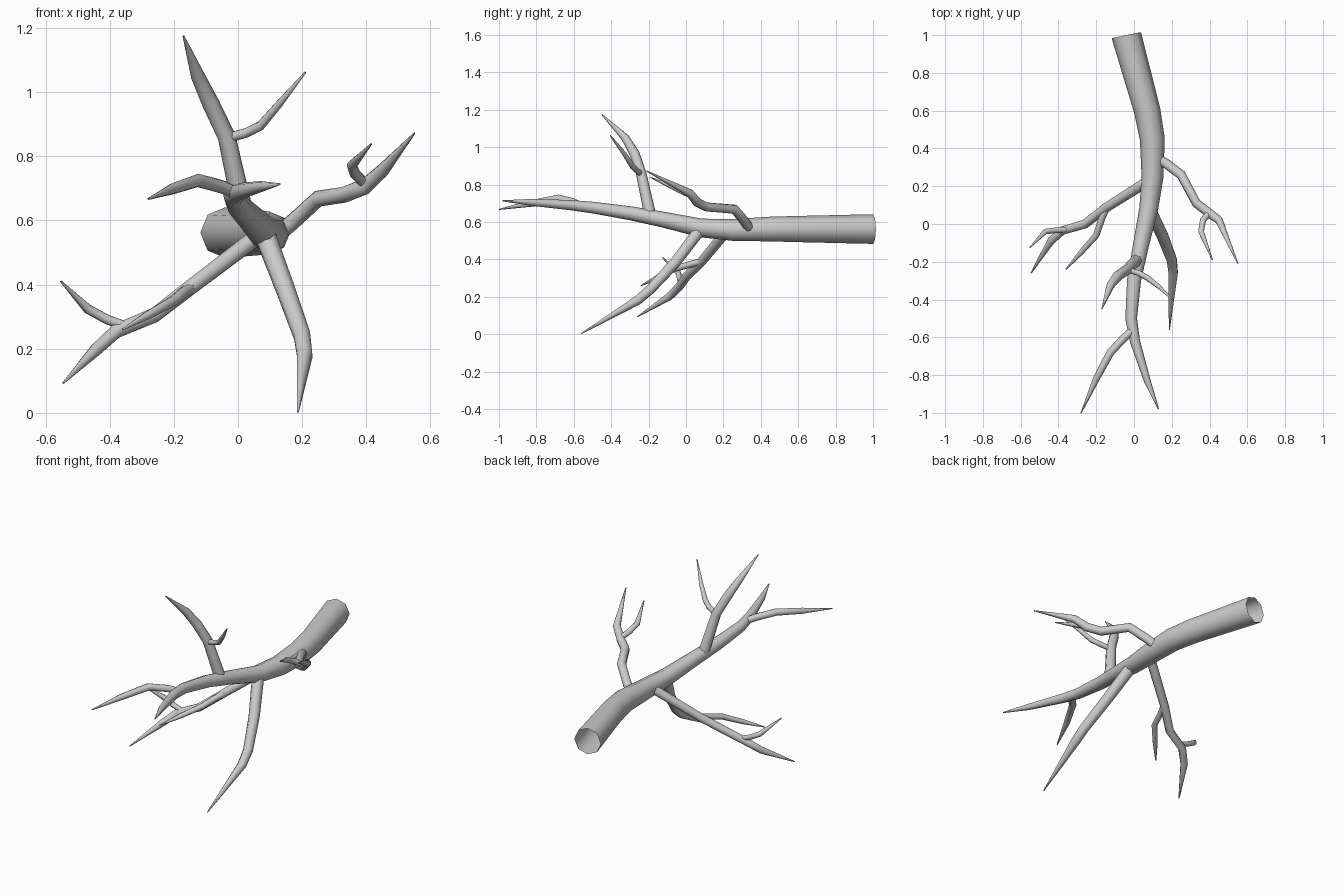
import bpy


def limb(name, points):
    """Eight-sided tapering tube through (x, y, z, radius) points."""
    cu = bpy.data.curves.new(name, 'CURVE')
    cu.dimensions = '3D'
    cu.bevel_depth = 1.0
    cu.bevel_resolution = 2
    cu.use_fill_caps = False
    sp = cu.splines.new('POLY')
    sp.points.add(len(points) - 1)
    for p, (x, y, z, r) in zip(sp.points, points):
        p.co = (x, y, z, 1)
        p.radius = r
    ob = bpy.data.objects.new(name, cu)
    bpy.context.collection.objects.link(ob)
    bpy.ops.object.select_all(action='DESELECT')
    ob.select_set(True)
    bpy.context.view_layer.objects.active = ob
    bpy.ops.object.convert(target='MESH')
    bpy.ops.object.shade_smooth_by_angle(angle=1.05)


# Main stem, open at the cut end, curving to a forked tip
limb("main_stem", [
    (-.04, 1.0, .562, .079), (-.038, .99, .562, .079), (.07, .6, .562, .07),
    (.097, .45, .562, .066), (.098, .25, .557, .058), (.078, .08, .568, .05),
    (.035, -.12, .612, .042), (.0, -.3, .647, .037), (-.015, -.5, .677, .031),
    (.005, -.62, .69, .027), (.07, -.83, .705, .018), (.13, -.98, .713, .003)])
limb("stem_fork", [
    (-.005, -.56, .685, .02), (-.05, -.6, .705, .021), (-.125, -.68, .725, .021),
    (-.2, -.82, .7, .018), (-.28, -1.0, .667, .003)])

# Upper branch
limb("upper_branch", [
    (.015, -.19, .63, .032), (-.035, -.24, .86, .028), (-.085, -.275, .965, .027),
    (-.125, -.325, 1.05, .022), (-.17, -.45, 1.175, .003)])
limb("upper_twig", [
    (-.04, -.24, .855, .015), (.025, -.26, .873, .015), (.07, -.285, .895, .015),
    (.13, -.33, .965, .012), (.21, -.405, 1.062, .003)])

# Right branch
limb("right_branch", [
    (.11, .35, .545, .026), (.17, .32, .595, .026), (.25, .26, .668, .026),
    (.33, .11, .68, .025), (.395, .06, .705, .025), (.45, .02, .755, .022),
    (.55, -.21, .872, .003)])
limb("right_twig", [
    (.4, .06, .71, .017), (.365, .02, .745, .017), (.355, -.04, .772, .016),
    (.415, -.19, .838, .003)])

# Lower branch
limb("lower_branch", [
    (.08, .08, .565, .034), (.15, -.06, .38, .031), (.2, -.19, .24, .028),
    (.208, -.26, .18, .026), (.187, -.56, .003, .003)])

# Left branch
limb("left_branch", [
    (.08, .23, .565, .028), (-.15, .085, .39, .025), (-.26, .0, .305, .024),
    (-.38, -.035, .255, .023), (-.44, -.09, .2, .021), (-.545, -.26, .093, .003)])
limb("left_outer_twig", [
    (-.35, -.03, .27, .015), (-.41, -.033, .292, .015), (-.47, -.04, .325, .015),
    (-.552, -.125, .41, .003)])
limb("left_inner_twig", [
    (-.145, .085, .39, .018), (-.17, .03, .375, .018), (-.2, -.06, .35, .017),
    (-.28, -.15, .305, .014), (-.36, -.24, .26, .003)])
